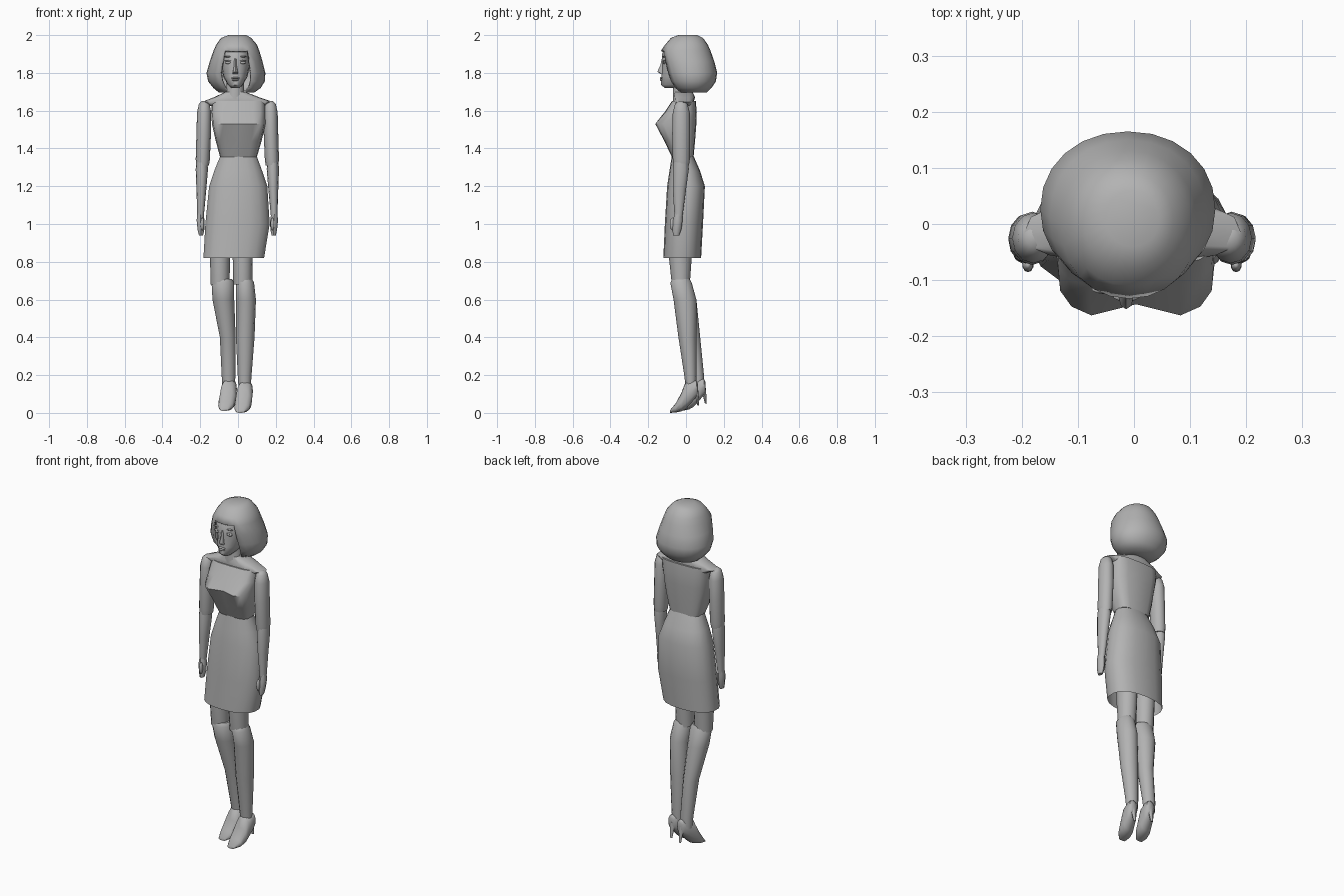
import bpy, bmesh, math

cube = bpy.data.objects.get("Cube")
if cube:
    bpy.data.objects.remove(cube, do_unlink=True)

GREY = (0.45, 0.45, 0.45, 1)
mat = bpy.data.materials.new("plain grey")
mat.use_nodes = True
mat.diffuse_color = GREY
mat.node_tree.nodes["Principled BSDF"].inputs["Base Color"].default_value = GREY


def finish(name, bm, angle=50):
    bmesh.ops.recalc_face_normals(bm, faces=bm.faces)
    mesh = bpy.data.meshes.new(name)
    bm.to_mesh(mesh)
    bm.free()
    mesh.materials.append(mat)
    ob = bpy.data.objects.new(name, mesh)
    bpy.context.collection.objects.link(ob)
    bpy.ops.object.select_all(action='DESELECT')
    ob.select_set(True)
    bpy.context.view_layer.objects.active = ob
    bpy.ops.object.shade_smooth_by_angle(angle=math.radians(angle))
    return ob


def power(v, p):
    return math.copysign(abs(v) ** p, v)


def loft(sections, n=12, p=1.0, caps=(True, True), along_y=False, skip=None):
    """Join rounded sections given as (height, x min, x max, depth min, depth max)."""
    bm = bmesh.new()
    rings = []
    for h, x0, x1, d0, d1 in sections:
        ring = []
        for i in range(n):
            a = math.tau * i / n - math.pi / 2
            x = (x0 + x1) / 2 + (x1 - x0) / 2 * power(math.cos(a), p)
            d = (d0 + d1) / 2 + (d1 - d0) / 2 * power(math.sin(a), p)
            ring.append(bm.verts.new((x, h, d) if along_y else (x, d, h)))
        rings.append(ring)
    for r, (a, b) in enumerate(zip(rings, rings[1:])):
        for i in range(n):
            j = (i + 1) % n
            if not (skip and skip(r, i)):
                bm.faces.new((a[i], a[j], b[j], b[i]))
    if caps[0]:
        bm.faces.new(rings[0])
    if caps[1]:
        bm.faces.new(rings[-1])
    return bm


def blob(name, center, size):
    bm = bmesh.new()
    bmesh.ops.create_uvsphere(bm, u_segments=10, v_segments=6, radius=1)
    bmesh.ops.scale(bm, vec=size, verts=bm.verts)
    bmesh.ops.translate(bm, vec=center, verts=bm.verts)
    return finish(name, bm)


# Skirt, open at the hem
finish("skirt", loft([
    (0.82, -.185, .14, -.12, .08), (1.0, -.175, .17, -.112, .09),
    (1.2, -.155, .157, -.1, .1), (1.28, -.128, .13, -.088, .075),
    (1.36, -.095, .1, -.075, .04)], 18, .85, (False, True)))

# Bodice with two bust points and a shallow valley between them
bodice = loft([
    (1.355, -.095, .1, -.075, .04), (1.44, -.118, .125, -.115, .048),
    (1.53, -.138, .145, -.168, .055), (1.59, -.142, .145, -.115, .057),
    (1.65, -.14, .145, -.075, .052)], 16, .6)
for v in bodice.verts:
    if v.co.y < -.13 and abs(v.co.x) < .03:
        v.co.y += .025
finish("bodice", bodice)

# Shoulder yoke and neck
finish("shoulder_yoke", loft([
    (1.625, -.15, .15, -.065, .045), (1.645, -.195, .19, -.068, .04),
    (1.67, -.13, .115, -.068, .048), (1.7, -.065, .038, -.062, .035)], 16, .75))
finish("neck", loft([
    (1.66, -.075, .045, -.07, .04), (1.7, -.063, .032, -.07, .03),
    (1.78, -.06, .03, -.065, .03)]))

# Arms and hands
ARMS = {"left": (1, 0), "right": (-1, -.007)}
for side, (s, dx) in ARMS.items():
    def arm(sections):
        return [(z, *sorted((s * a + dx, s * b + dx)), c, d) for z, a, b, c, d in sections]
    finish(side + "_upper_arm", loft(arm([
        (1.31, .147, .213, -.066, .016), (1.34, .142, .217, -.07, .02),
        (1.48, .136, .213, -.073, .022), (1.59, .135, .21, -.07, .02),
        (1.635, .143, .2, -.058, .008), (1.65, .158, .185, -.04, -.01)])))
    finish(side + "_forearm", loft(arm([
        (1.03, .175, .208, -.06, -.02), (1.18, .161, .213, -.07, 0),
        (1.29, .152, .217, -.07, .015), (1.33, .155, .214, -.066, .012)])))
    finish(side + "_hand", loft(arm([
        (0.94, .178, .2, -.068, -.035), (0.97, .171, .207, -.072, -.025),
        (1.02, .17, .212, -.068, -.018), (1.06, .177, .208, -.06, -.02)]), 8))
    blob(side + "_thumb", (s * .182 + dx, -.073, 1.0), (.01, .013, .034))

# Legs: each calf leans backward toward its raised heel
LEGS = {"left": (0, .025, .088, -.01, .085, -.01, .095, .035, 0, 0),
        "right": (1, -.095, .1, -.14, -.02, -.135, -.02, -.05, .04, .01)}
for side, (back, cx, w, k0, k1, c0, c1, ankle, dy, dz) in LEGS.items():
    finish(side + "_thigh", loft([
        (0.68, cx - .05, cx + .05, -.075, .02), (0.82, cx - .053, cx + .053, -.09, .03),
        (1.0, cx - .058, cx + .058, -.09, .04)]))
    finish(side + "_calf", loft([
        (0.13, ankle - .032, ankle + .032, -.002 + dy, .052 + dy),
        (0.19, ankle - .036, ankle + .036, -.008 + dy, .056 + dy),
        (0.4, ankle - .046, (c1 + ankle + .045) / 2, -.04 + dy * .6, .055 + dy * .5),
        (0.6, c0, c1, -.066, .055), (0.69, k0, k1, -.083, .03),
        (0.71, k0 + .012, k1 - .012, -.07, .018)]))
    # Pointed pump with a high heel, toe turned toward the right
    shoe = [(-.085, .022, 0, .014), (-.055, .04, .002, .05), (-.025, .045, .008, .105),
            (-.002, .042, .02, .165), (.03, .036, .055, .175), (.055, .026, .085, .17),
            (.063, .012, .1, .155)]
    finish(side + "_shoe", loft([
        (y + dy, ankle + .27 * y - hw, ankle + .27 * y + hw, z0 + dz, z1 + dz)
        for y, hw, z0, z1 in shoe], 12, .85, along_y=True))
    finish(side + "_heel", loft([
        (z + dz, ankle + .015 - r, ankle + .015 + r, y0 + dy, y1 + dy)
        for z, r, y0, y1 in ((.04, .007, .06, .07), (.08, .011, .05, .068),
                             (.13, .02, .03, .064))], 8))

# Head with facial features
FACE_X = -.014
finish("head", loft([
    (1.72, -.035, .007, -.112, -.04), (1.737, -.054, .026, -.133, 0),
    (1.78, -.078, .05, -.13, .06), (1.84, -.09, .063, -.126, .09),
    (1.9, -.09, .063, -.128, .09), (1.96, -.07, .045, -.085, .06)], 16, .9))
nose = loft([(1.795, -.03, .002, -.135, -.11), (1.806, -.027, -.001, -.152, -.11),
             (1.84, -.021, -.007, -.136, -.11), (1.875, -.022, -.006, -.128, -.11)], 8)
finish("nose", nose)
for side, s in (("left", 1), ("right", -1)):
    blob(side + "_eye", (FACE_X + s * .038, -.114, 1.855), (.018, .009, .008))
    blob(side + "_eyelid", (FACE_X + s * .038, -.116, 1.864), (.021, .009, .003))
    blob(side + "_brow", (FACE_X + s * .04, -.116, 1.886), (.022, .008, .004))
blob("upper_lip", (FACE_X, -.129, 1.773), (.024, .009, .005))
blob("lower_lip", (FACE_X, -.129, 1.763), (.02, .01, .006))

# Bobbed hair, open below the fringe to frame the face
N = 24
hair = loft([
    (2.0, -.05, .045, -.04, .06), (1.985, -.09, .07, -.08, .09),
    (1.95, -.115, .1, -.11, .115), (1.917, -.13, .113, -.133, .13),
    (1.86, -.15, .13, -.126, .15), (1.8, -.167, .145, -.112, .165),
    (1.755, -.158, .142, -.095, .158), (1.72, -.13, .12, -.07, .135),
    (1.695, -.1, .085, -.035, .11)], N, .95,
    skip=lambda row, i: row >= 3 and (i < 2 or i >= N - 2))
loose = [v for v in hair.verts if not v.link_faces]
bmesh.ops.delete(hair, geom=loose, context='VERTS')
hair_ob = finish("bobbed_hair", hair)
shell = hair_ob.modifiers.new("thickness", 'SOLIDIFY')
shell.thickness = .012
shell.offset = -1
